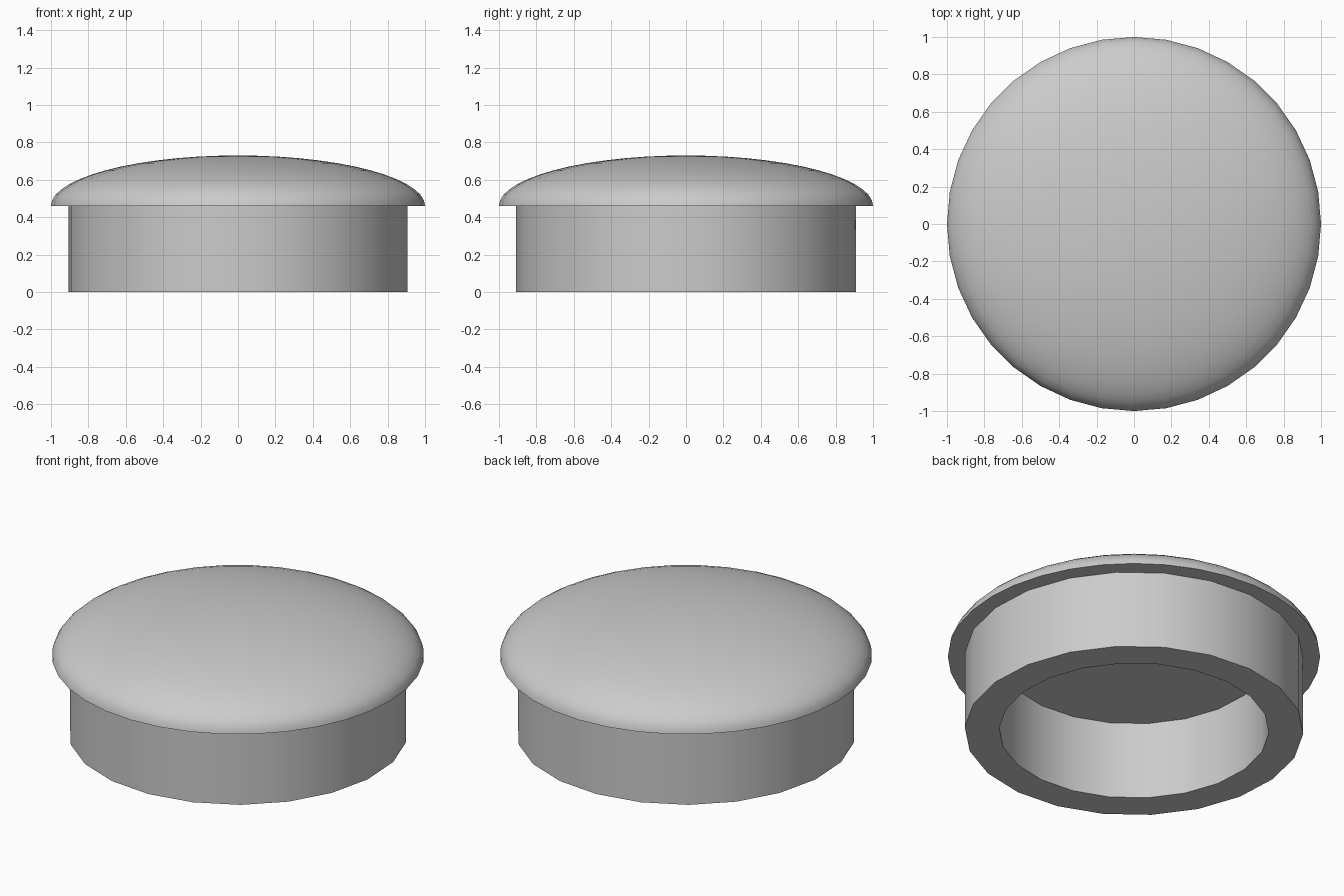
import bpy
import bmesh
from math import cos, sin, pi, radians
from mathutils import Matrix

cube = bpy.data.objects.get("Cube")
if cube:
    bpy.data.objects.remove(cube, do_unlink=True)

grey = bpy.data.materials.new("plain grey")
grey.use_nodes = True
colour = (0.6, 0.6, 0.6, 1)
grey.diffuse_color = colour
grey.node_tree.nodes["Principled BSDF"].inputs["Base Color"].default_value = colour


def lathe(name, profile, sides, turn=0, closed=False):
    """Revolve a (radius, height) profile about the z axis."""
    bm = bmesh.new()
    verts = [bm.verts.new((r, 0, z)) for r, z in profile]
    edges = [bm.edges.new(pair) for pair in zip(verts, verts[1:])]
    if closed:
        edges.append(bm.edges.new((verts[-1], verts[0])))
    bmesh.ops.spin(bm, geom=verts + edges, cent=(0, 0, 0), axis=(0, 0, 1),
                   angle=2 * pi, steps=sides)
    bmesh.ops.remove_doubles(bm, verts=bm.verts, dist=0.0005)
    bmesh.ops.recalc_face_normals(bm, faces=bm.faces)
    bm.transform(Matrix.Rotation(turn, 4, "Z"))
    mesh = bpy.data.meshes.new(name)
    bm.to_mesh(mesh)
    bm.free()
    mesh.materials.append(grey)
    obj = bpy.data.objects.new(name, mesh)
    bpy.context.collection.objects.link(obj)
    bpy.ops.object.select_all(action="DESELECT")
    obj.select_set(True)
    bpy.context.view_layer.objects.active = obj
    bpy.ops.object.shade_smooth_by_angle(angle=radians(35))
    return obj


# Domed cap with a flat underside
base, rise, rings = 0.46, 0.27, 14
dome = [(cos(i / rings * pi / 2), base + rise * sin(i / rings * pi / 2))
        for i in range(rings + 1)]
lathe("domed_cap", [(0, base)] + dome, 36)

# Thick hollow skirt below the cap, open at the bottom
lathe("skirt_ring", [(0.725, 0), (0.91, 0), (0.91, base), (0.725, base)],
      22, turn=radians(-5), closed=True)
